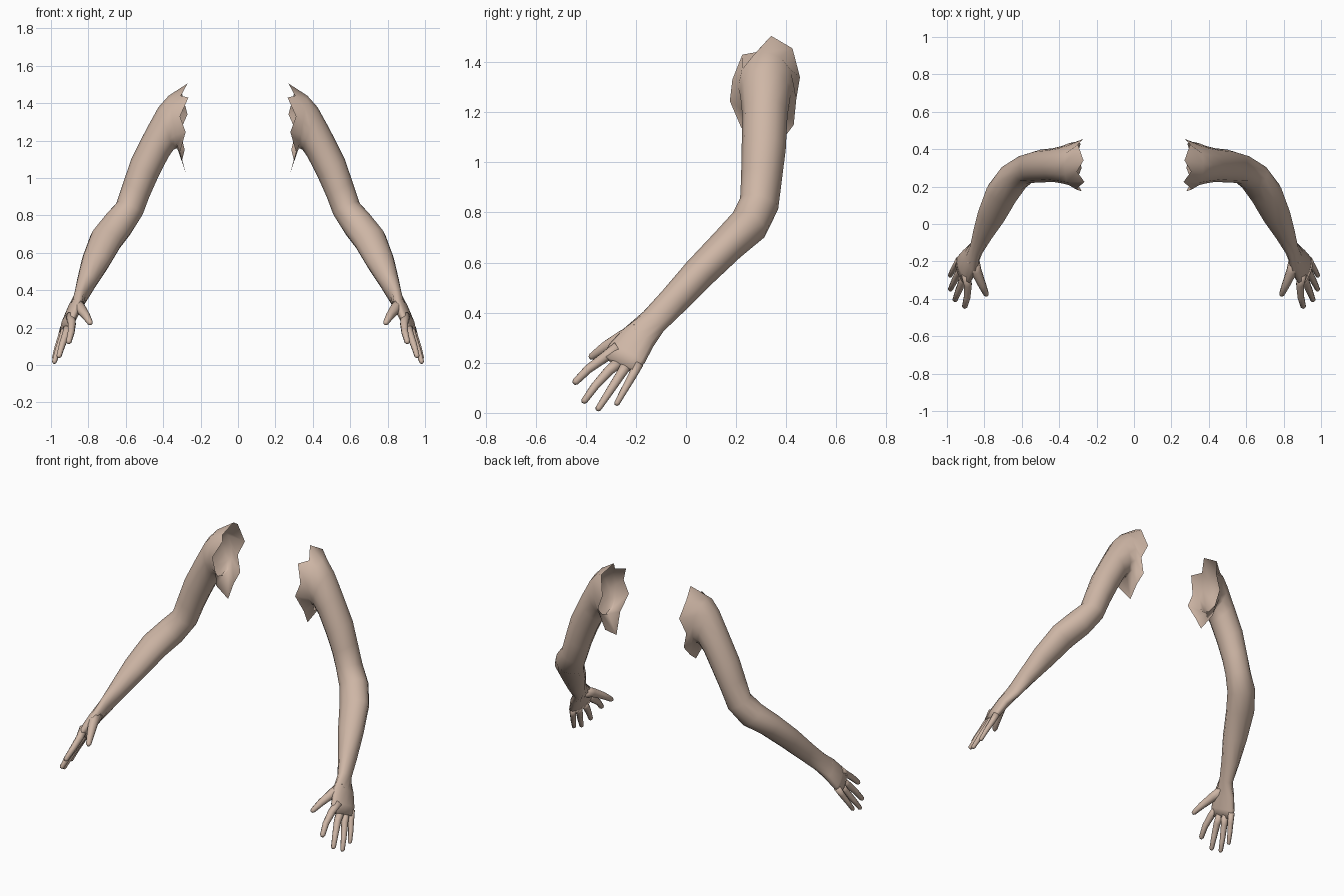
import bpy, bmesh, math
from mathutils import Vector

if "Cube" in bpy.data.objects:
    bpy.data.objects.remove(bpy.data.objects["Cube"])

skin = bpy.data.materials.new("skin")
skin.diffuse_color = (0.62, 0.47, 0.38, 1)
skin.use_nodes = True
skin.node_tree.nodes["Principled BSDF"].inputs["Base Color"].default_value = skin.diffuse_color


def ring(c, t, ra, rb, ref, n):
    """Oval of n points around c, facing along t; ra is the outward half width, rb the forward one."""
    t = Vector(t).normalized()
    o = (Vector(ref) - t * t.dot(Vector(ref))).normalized()
    f = t.cross(o)
    return [Vector(c) + o * ra * math.cos(a) + f * rb * math.sin(a)
            for a in (2 * math.pi * i / n for i in range(n))]


def tangents(pts):
    p = [Vector(v) for v in pts]
    return [p[min(i + 1, len(p) - 1)] - p[max(i - 1, 0)] for i in range(len(p))]


def loft(name, rings, cap_start):
    """Skin the rings into a tube, close the far end, and mirror it to the other side."""
    bm = bmesh.new()
    vs = [[bm.verts.new(p) for p in r] for r in rings]
    n = len(vs[0])
    for a, b in zip(vs, vs[1:]):
        for i in range(n):
            j = (i + 1) % n
            bm.faces.new((a[i], a[j], b[j], b[i]))
    bm.faces.new(vs[-1])
    if cap_start:
        bm.faces.new(vs[0][::-1])
    bmesh.ops.recalc_face_normals(bm, faces=bm.faces)
    me = bpy.data.meshes.new(name)
    bm.to_mesh(me)
    bm.free()
    me.materials.append(skin)
    for p in me.polygons:
        p.use_smooth = True
    ob = bpy.data.objects.new(name, me)
    bpy.context.collection.objects.link(ob)
    mir = ob.modifiers.new("mirror", 'MIRROR')
    mir.use_mirror_merge = False
    return ob


# ragged open edge at the shoulder: top, front, bottom, back
edge = [(.27, .34, 1.505), (.305, .28, 1.44), (.265, .225, 1.43), (.31, .185, 1.33),
        (.28, .175, 1.245), (.31, .22, 1.14), (.28, .30, 1.03), (.30, .385, 1.09),
        (.285, .43, 1.15), (.31, .44, 1.25), (.27, .455, 1.34), (.30, .425, 1.455)]

# shoulder and upper arm: centre, direction, half widths
upper = [((.348, .32, 1.30), (.985, 0, -.16), .142, .112),
         ((.385, .317, 1.265), (.94, 0, -.34), .12, .1),
         ((.432, .315, 1.185), (.78, 0, -.62), .095, .09),
         ((.50, .31, 1.05), (.58, 0, -.81), .087, .088),
         ((.543, .302, .94), (.5, 0, -.86), .08, .082),
         ((.58, .292, .835), (.42, -.25, -.87), .077, .079)]

# elbow, forearm and wrist: centre, half widths
lower = [((.642, .25, .75), .086, .08),
         ((.705, .165, .67), .09, .071),
         ((.76, .05, .555), .077, .066),
         ((.808, -.05, .447), .054, .06),
         ((.842, -.13, .365), .037, .056)]

# palm: centre, half widths
palm = [((.875, -.19, .30), .036, .074),
        ((.905, -.237, .235), .031, .086),
        ((.922, -.264, .192), .022, .078)]

X = (1, 0, 0)
HAND = (1, -.3, .24)
rings = [[Vector(p) for p in edge]]
rings += [ring(c, t, a, b, X, 12) for c, t, a, b in upper]
rest = lower + palm
dirs = tangents([upper[-1][0]] + [r[0] for r in rest])[1:]
for k, ((c, a, b), t) in enumerate(zip(rest, dirs)):
    rings.append(ring(c, t, a, b, HAND if k >= len(lower) else X, 12))
loft("arm", rings, False)

# fingers and thumb: path from inside the palm to the tip, base and tip radius
digits = {
    "index_finger": ([(.897, -.27, .262), (.888, -.325, .222), (.892, -.39, .175), (.905, -.441, .124)], .026, .015),
    "middle_finger": ([(.908, -.265, .205), (.918, -.308, .168), (.94, -.362, .108), (.957, -.406, .048)], .025, .014),
    "ring_finger": ([(.922, -.235, .195), (.937, -.263, .15), (.963, -.31, .078), (.982, -.35, .017)], .024, .013),
    "little_finger": ([(.932, -.19, .195), (.948, -.216, .145), (.968, -.247, .09), (.983, -.276, .038)], .021, .012),
    "thumb": ([(.862, -.19, .325), (.842, -.255, .302), (.812, -.325, .262), (.79, -.376, .225)], .036, .015),
}
for name, (path, r0, r1) in digits.items():
    dirs = tangents(path)
    n = len(path) - 1
    loops = [ring(c, t, *[r0 + (r1 - r0) * i / n] * 2, HAND, 8)
             for i, (c, t) in enumerate(zip(path, dirs))]
    # rounded tip
    tip = Vector(path[-1]) + dirs[-1].normalized() * r1 * .7
    loops.append(ring(tip, dirs[-1], r1 * .5, r1 * .5, HAND, 8))
    loft(name, loops, True)
